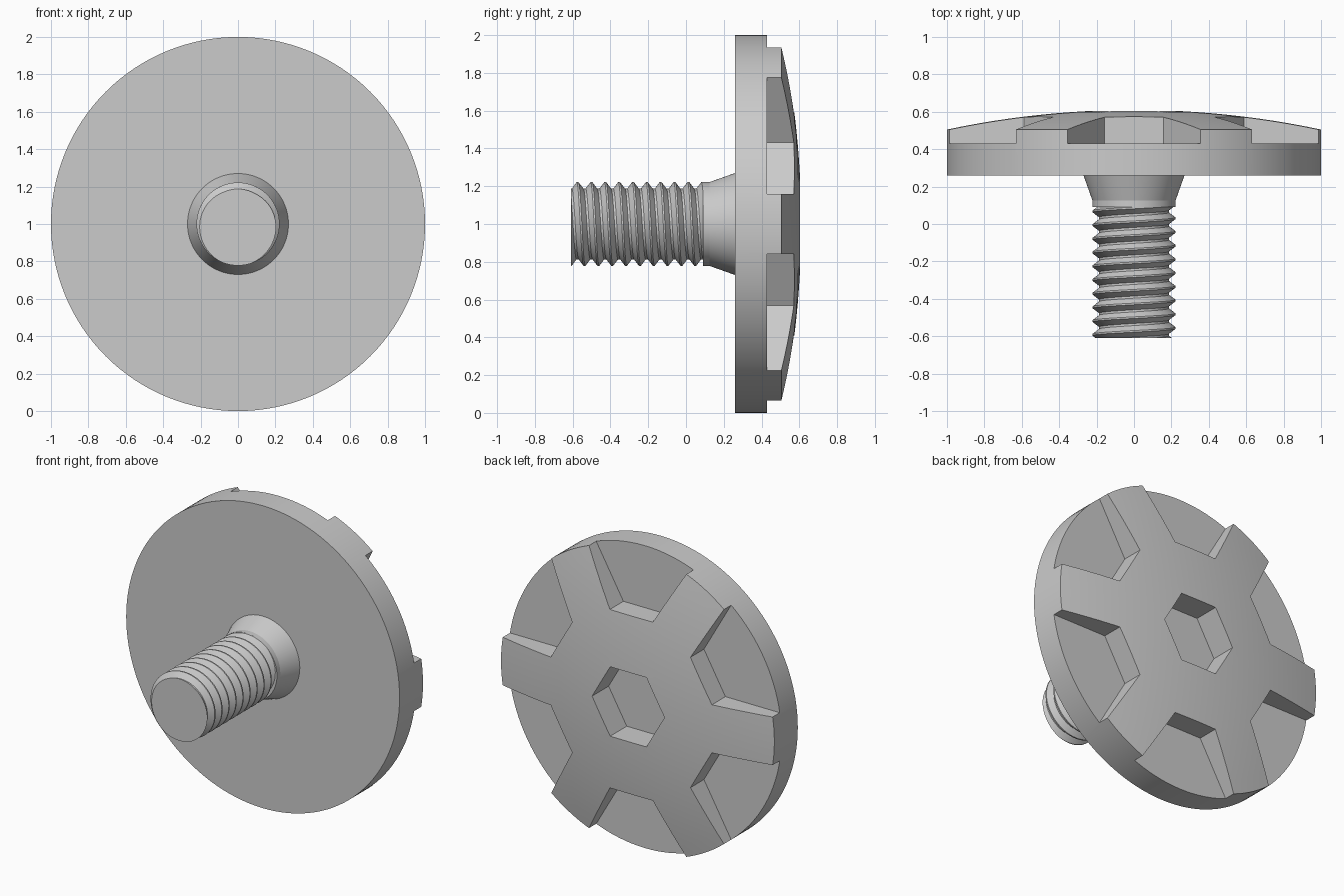
import bpy, bmesh, math
from mathutils import Vector, Matrix

cube = bpy.data.objects.get("Cube")
if cube:
    bpy.data.objects.remove(cube, do_unlink=True)

CZ = 1.0          # height of the screw axis
FLOOR = 0.43      # depth level of the recesses
END = -0.61       # tip of the screw

steel = bpy.data.materials.new("plain_grey")
steel.use_nodes = True
grey = (0.6, 0.6, 0.6, 1)
steel.diffuse_color = grey
steel.node_tree.nodes["Principled BSDF"].inputs["Base Color"].default_value = grey


def finish(bm, name):
    bmesh.ops.recalc_face_normals(bm, faces=bm.faces)
    mesh = bpy.data.meshes.new(name)
    bm.to_mesh(mesh)
    bm.free()
    mesh.materials.append(steel)
    ob = bpy.data.objects.new(name, mesh)
    bpy.context.collection.objects.link(ob)
    return ob


def smooth(ob, angle=15):
    bpy.ops.object.select_all(action="DESELECT")
    ob.select_set(True)
    bpy.context.view_layer.objects.active = ob
    bpy.ops.object.shade_smooth_by_angle(angle=math.radians(angle))


def lathe(profile, name, steps=128):
    """Revolve (radius, y) points about the screw axis."""
    bm = bmesh.new()
    vs = [bm.verts.new((r, y, CZ)) for r, y in profile]
    es = [bm.edges.new(pair) for pair in zip(vs, vs[1:])]
    bmesh.ops.spin(bm, geom=vs + es, cent=(0, 0, CZ), axis=(0, 1, 0),
                   angle=math.tau, steps=steps)
    bmesh.ops.remove_doubles(bm, verts=bm.verts, dist=1e-5)
    return finish(bm, name)


def prism(bm, outline):
    """Extrude an (x, z) outline from the recess floor out past the dome."""
    face = bm.faces.new([bm.verts.new((x, FLOOR, z + CZ)) for x, z in outline])
    res = bmesh.ops.extrude_face_region(bm, geom=[face])
    top = [g for g in res["geom"] if isinstance(g, bmesh.types.BMVert)]
    bmesh.ops.translate(bm, verts=top, vec=(0, 0.4, 0))


# Domed disc
RIM, APEX = 0.505, 0.61
rise = APEX - RIM
ball = (1 + rise ** 2) / (2 * rise)
dome = [(r, APEX - ball + math.sqrt(ball ** 2 - r * r))
        for r in (1 - i / 12 for i in range(13))]
disc = lathe([(0, 0.26), (1, 0.26)] + dome, "domed_disc")

# Six wedge recesses between parallel-sided spokes, and a hexagon socket
bm = bmesh.new()
inner, half, outer = 0.59, 0.157, 1.2
flare = half + (outer - inner) * math.tan(math.radians(30))
for k in range(6):
    turn = Matrix.Rotation(math.radians(60 * k), 2)
    wedge = [(-half, inner), (half, inner), (flare, outer), (-flare, outer)]
    prism(bm, [turn @ Vector(p) for p in wedge])
prism(bm, [(0.265 * math.cos(math.tau * k / 6), 0.265 * math.sin(math.tau * k / 6))
           for k in range(6)])
cutter = finish(bm, "recess_cutter")
cutter.hide_render = True

cut = disc.modifiers.new("recesses", "BOOLEAN")
cut.operation = "DIFFERENCE"
cut.solver = "EXACT"
cut.object = cutter
bpy.context.view_layer.objects.active = disc
bpy.ops.object.modifier_apply(modifier=cut.name)
bpy.data.objects.remove(cutter, do_unlink=True)
smooth(disc)

# Flared neck
neck = lathe([(0, 0.265), (0.27, 0.265), (0.27, 0.26), (0.222, 0.125),
              (0.222, 0.09), (0, 0.09)], "flared_neck", 96)
smooth(neck)

# Threaded shaft: a helical strip that joins its own next turn
PITCH, N, TURNS = 0.0733, 64, 13
CREST, ROOT = 0.222, 0.187
section = [(-0.06, CREST), (0.06, CREST), (0.42, ROOT), (0.58, ROOT)]
start = -0.574 - 2 * PITCH
bm = bmesh.new()
rows = []
for i in range(N * TURNS + 1):
    a = math.tau * i / N
    rows.append([bm.verts.new((r * math.sin(a), start + PITCH * (i / N + o),
                               CZ + r * math.cos(a))) for o, r in section])
for i in range(N * (TURNS - 1)):
    here = rows[i] + [rows[i + N][0]]
    following = rows[i + 1] + [rows[i + 1 + N][0]]
    for j in range(len(section)):
        bm.faces.new((here[j], here[j + 1], following[j + 1], following[j]))
for y, side in ((END, -1), (0.1, 1)):
    res = bmesh.ops.bisect_plane(
        bm, geom=bm.verts[:] + bm.edges[:] + bm.faces[:], dist=1e-6,
        plane_co=(0, y, 0), plane_no=(0, side, 0), clear_outer=True)
    rim = [g for g in res["geom_cut"] if isinstance(g, bmesh.types.BMEdge)]
    bmesh.ops.contextual_create(bm, geom=rim)
loose = [v for v in bm.verts if not v.link_faces]
bmesh.ops.delete(bm, geom=loose, context="VERTS")
shaft = finish(bm, "threaded_shaft")
smooth(shaft)
